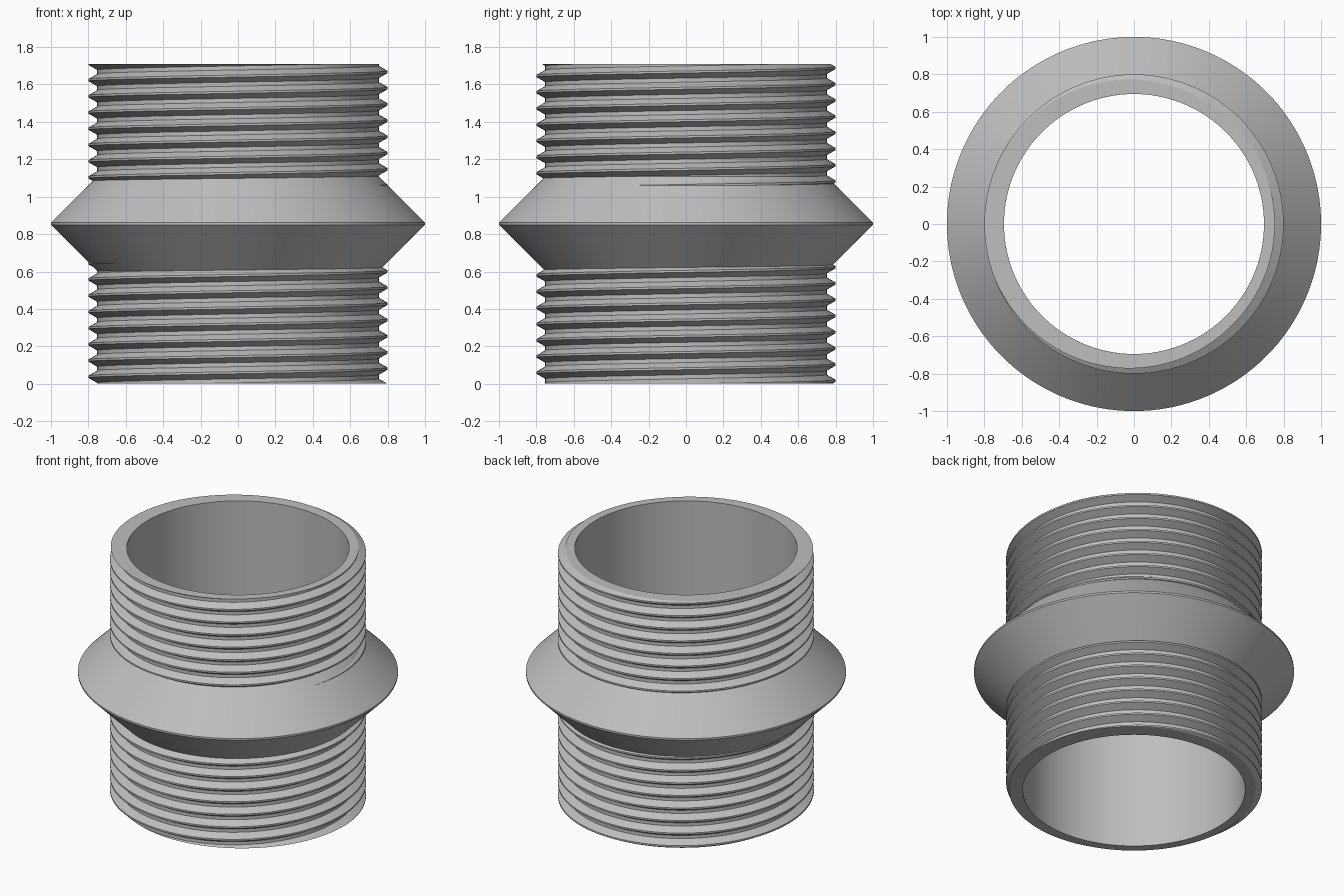
import bpy, bmesh, math

if "Cube" in bpy.data.objects:
    bpy.data.objects.remove(bpy.data.objects["Cube"])

SEG = 180                      # steps around the axis
PITCH = 0.0867                 # thread rise per turn
CREST_R, DEPTH = 0.80, 0.047   # thread crest radius and depth
FLAT, FLANK = 0.0055, 0.027    # half crest width and flank height
BORE_R, TOP, MID = 0.695, 1.71, 0.855

metal = bpy.data.materials.new("grey metal")
metal.diffuse_color = (0.52, 0.52, 0.52, 1)
metal.use_nodes = True
metal.node_tree.nodes["Principled BSDF"].inputs["Base Color"].default_value = metal.diffuse_color


def sweep(name, column):
    """Skin a surface over the (radius, z) columns given for each angle."""
    bm = bmesh.new()
    cols = []
    for j in range(SEG + 1):
        a = 2 * math.pi * j / SEG
        cols.append([bm.verts.new((r * math.cos(a), r * math.sin(a), z))
                     for r, z in column(j / SEG)])
    for c, d in zip(cols, cols[1:]):
        for k in range(len(c) - 1):
            bm.faces.new((c[k], d[k], d[k + 1], c[k + 1]))
    bmesh.ops.remove_doubles(bm, verts=bm.verts, dist=1e-5)
    mesh = bpy.data.meshes.new(name)
    bm.to_mesh(mesh)
    bm.free()
    mesh.materials.append(metal)
    obj = bpy.data.objects.new(name, mesh)
    bpy.context.collection.objects.link(obj)
    bpy.ops.object.select_all(action='DESELECT')
    obj.select_set(True)
    bpy.context.view_layer.objects.active = obj
    bpy.ops.object.shade_smooth_by_angle(angle=math.radians(25))
    return obj


def thread_column(turn, start, low, high):
    """Helical thread outline at one angle, trimmed between two heights."""
    base = start + PITCH * turn

    def radius(z):
        d = abs(((z - base) / PITCH + 0.5) % 1 - 0.5) * PITCH
        return CREST_R - DEPTH * min(max((d - FLAT) / FLANK, 0), 1)

    zs = [low]
    for m in range(-3, 12):
        for off in (-FLAT - FLANK, -FLAT, FLAT, FLAT + FLANK):
            zs.append(min(max(base + m * PITCH + off, low), high))
    zs.append(high)
    return [(radius(z), z) for z in zs]


# Upper threaded pipe: thread, top rim, upper half of the bore
sweep("upper_threaded_pipe", lambda t:
      thread_column(t, 1.06, 1.045, TOP) + [(BORE_R, TOP), (BORE_R, MID)])

# Lower threaded pipe: lower half of the bore, bottom rim, thread
sweep("lower_threaded_pipe", lambda t:
      [(BORE_R, MID), (BORE_R, 0)] + thread_column(t, -0.006, 0, 0.665))

# Double-cone collar with a narrow blunt edge
sweep("collar", lambda t:
      [(0.745, 0.594), (1.0, 0.849), (1.0, 0.861), (0.745, 1.116)])
